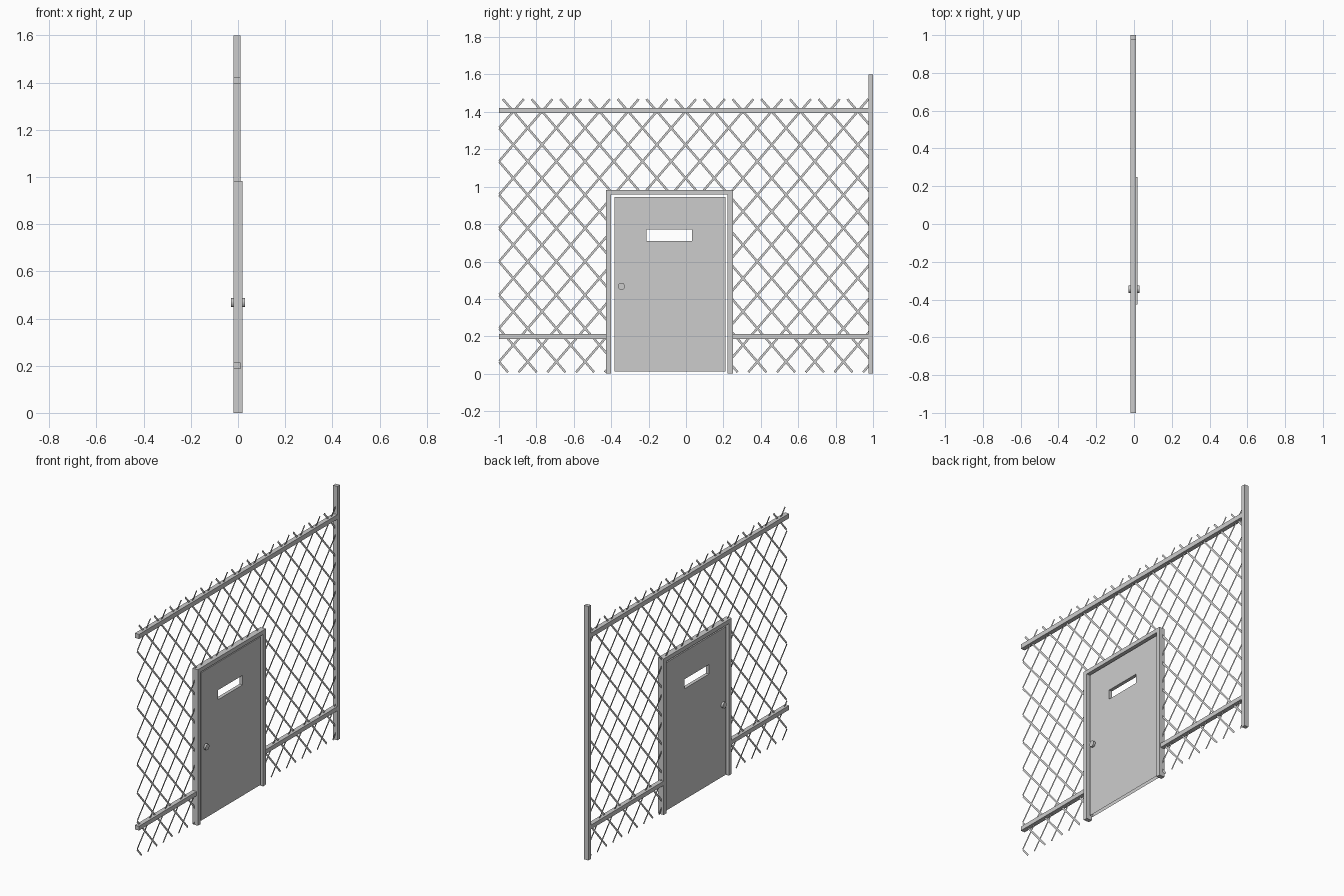
import bpy
import bmesh
from mathutils import Vector

cube = bpy.data.objects.get("Cube")
if cube:
    bpy.data.objects.remove(cube, do_unlink=True)

grey = bpy.data.materials.new("metal grey")
grey.use_nodes = True
color = (0.605, 0.605, 0.605, 1)
grey.diffuse_color = color
grey.node_tree.nodes["Principled BSDF"].inputs["Base Color"].default_value = color


def finish(bm, name):
    mesh = bpy.data.meshes.new(name)
    bm.to_mesh(mesh)
    bm.free()
    mesh.materials.append(grey)
    obj = bpy.data.objects.new(name, mesh)
    bpy.context.collection.objects.link(obj)
    return obj


def box(name, x, y, z):
    """Box from (min, max) ranges on each axis."""
    bm = bmesh.new()
    for v in bmesh.ops.create_cube(bm, size=1)["verts"]:
        v.co = [a + (b - a) * (c + 0.5) for (a, b), c in zip((x, y, z), v.co)]
    finish(bm, name)


def add_rod(bm, start, end, radius, sides):
    axis = end - start
    rot = axis.to_track_quat("Z", "Y").to_matrix().to_4x4()
    rot.translation = (start + end) / 2
    bmesh.ops.create_cone(bm, cap_ends=True, segments=sides, radius1=radius,
                          radius2=radius, depth=axis.length, matrix=rot)


def add_strip(bm, start, end, width):
    """Flat wire lying in the plane of the fence."""
    across = Vector((1, 0, 0)).cross(end - start).normalized() * width / 2
    corners = (start - across, end - across, end + across, start + across)
    bm.faces.new([bm.verts.new(c) for c in corners])


# Post and rails
TUBE = (-0.019, 0.01)
box("end_post", TUBE, (0.975, 1.0), (0, 1.6))
box("top_rail", TUBE, (-1, 0.98), (1.393, 1.422))
LOW = (0.186, 0.213)
box("lower_rail_front", TUBE, (-1, -0.42), LOW)
box("lower_rail_back", TUBE, (0.245, 0.98), LOW)

# Door frame
FRAME = (-0.019, 0.019)
box("front_jamb", FRAME, (-0.427, -0.4), (0, 0.983))
box("back_jamb", FRAME, (0.222, 0.25), (0, 0.983))
box("lintel", FRAME, (-0.4, 0.222), (0.957, 0.983))

# Door leaf: a 3 x 3 grid of panels with the middle one left open
ys = (-0.383, -0.211, 0.032, 0.212)
zs = (0.012, 0.71, 0.77, 0.944)
bm = bmesh.new()
grid = [[bm.verts.new((-0.012, y, z)) for z in zs] for y in ys]
for i in range(3):
    for j in range(3):
        if (i, j) != (1, 1):
            bm.faces.new((grid[i][j], grid[i + 1][j],
                          grid[i + 1][j + 1], grid[i][j + 1]))
sheet = bmesh.ops.extrude_face_region(bm, geom=bm.faces[:],
                                      use_keep_orig=True)
moved = [g for g in sheet["geom"] if isinstance(g, bmesh.types.BMVert)]
bmesh.ops.translate(bm, verts=moved, vec=(0.022, 0, 0))
bmesh.ops.recalc_face_normals(bm, faces=bm.faces)
# the hollow leaf is open underneath
under = [f for f in bm.faces if all(v.co.z < 0.02 for v in f.verts)]
bmesh.ops.delete(bm, geom=under, context="FACES_ONLY")
finish(bm, "door")

# Door knobs on both sides, with a thin shaft
bm = bmesh.new()
knob_center = Vector((0, -0.345, 0.467))
out = Vector((1, 0, 0))
add_rod(bm, knob_center - out * 0.02, knob_center + out * 0.02, 0.01, 12)
for side in (-1, 1):
    add_rod(bm, knob_center + out * side * 0.016,
            knob_center + out * side * 0.029, 0.019, 16)
finish(bm, "door_knobs")

# Wire mesh: two families of diagonals, clipped around the doorway
PITCH, SLOPE, CROSS_Z = 0.1535, 1.163, 0.064
BOTTOM, TOP = 0.008, 1.468
regions = {
    "front": (-0.998, -0.415, BOTTOM, TOP),
    "above_door": (-0.415, 0.238, 0.97, TOP),
    "back": (0.238, 0.99, BOTTOM, TOP),
}
for part, (y0, y1, z0, z1) in regions.items():
    bm = bmesh.new()
    for k in range(-10, 24):
        for d in (-1, 1):
            base = -1 + PITCH * k
            # heights where the diagonal meets the region sides
            hits = sorted(CROSS_Z + d * SLOPE * (y - base) for y in (y0, y1))
            lo, hi = max(z0, hits[0]), min(z1, hits[1])
            if hi - lo < 0.005:
                continue
            ends = [Vector((-0.004 + d * 0.001, base + d * (z - CROSS_Z) / SLOPE, z))
                    for z in (lo, hi)]
            add_strip(bm, ends[0], ends[1], 0.012)
    finish(bm, "wire_mesh_" + part)
